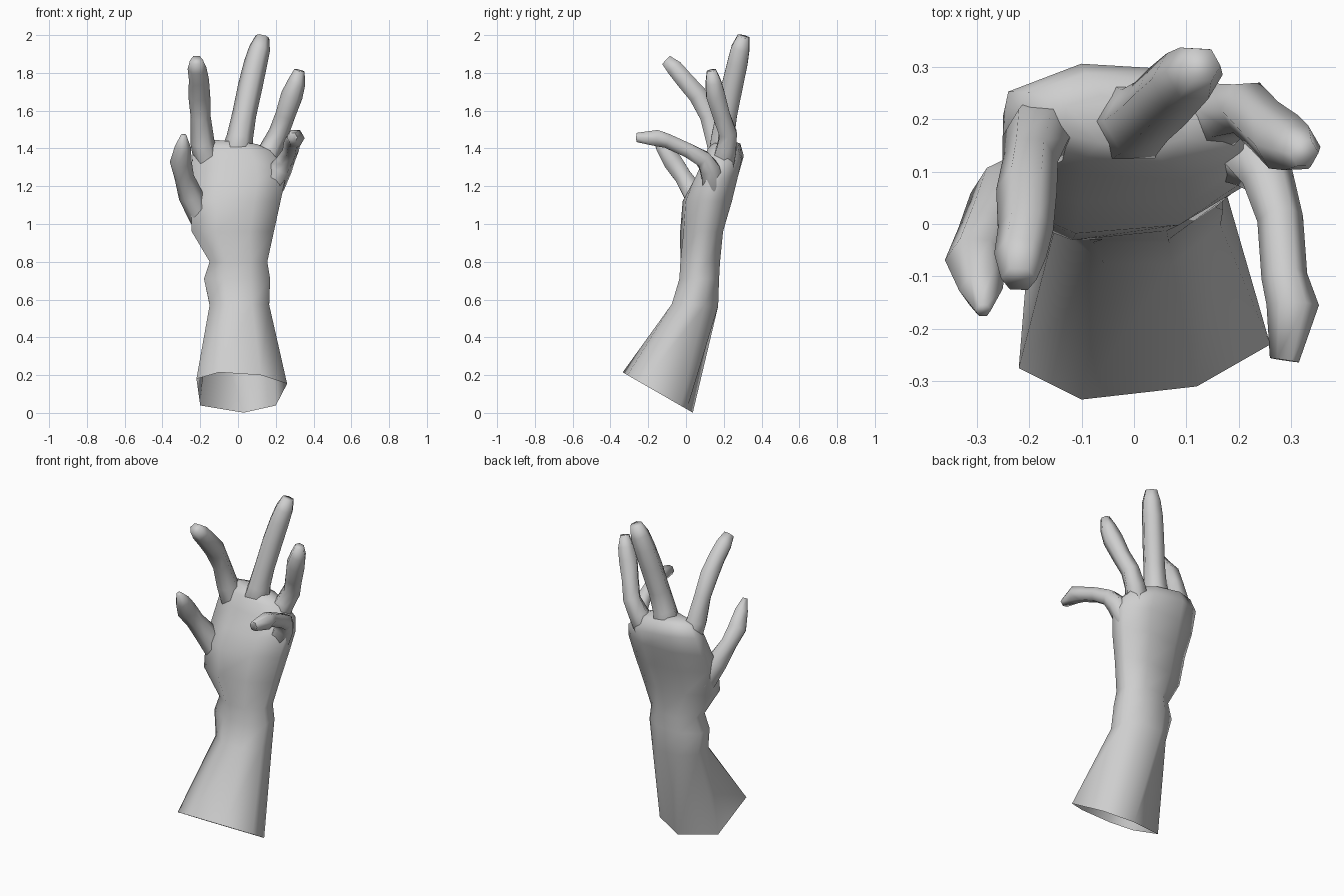
import bpy, bmesh, math
from mathutils import Vector

cube = bpy.data.objects.get("Cube")
if cube:
    bpy.data.objects.remove(cube)

skin = bpy.data.materials.new("pale grey")
skin.use_nodes = True
skin.diffuse_color = (0.62, 0.62, 0.62, 1)
skin.node_tree.nodes["Principled BSDF"].inputs["Base Color"].default_value = (0.62, 0.62, 0.62, 1)


def loft(name, rings, cap_start=False):
    """Skin a list of point rings, closing the last one."""
    bm = bmesh.new()
    loops = [[bm.verts.new(p) for p in ring] for ring in rings]
    n = len(loops[0])
    for a, b in zip(loops, loops[1:]):
        for i in range(n):
            j = (i + 1) % n
            bm.faces.new((a[i], a[j], b[j], b[i]))
    bm.faces.new(loops[-1])
    if cap_start:
        bm.faces.new(loops[0][::-1])
        bmesh.ops.recalc_face_normals(bm, faces=bm.faces)
    mesh = bpy.data.meshes.new(name)
    bm.to_mesh(mesh)
    bm.free()
    mesh.materials.append(skin)
    obj = bpy.data.objects.new(name, mesh)
    bpy.context.collection.objects.link(obj)
    bpy.ops.object.select_all(action='DESELECT')
    obj.select_set(True)
    bpy.context.view_layer.objects.active = obj
    bpy.ops.object.shade_smooth_by_angle(angle=math.radians(80))


def slice_ring(x0, x1, y0, y1, z, pitch=0, skew=0, lift=0, n=8):
    """Octagon spanning x0..x1, y0..y1; pitch = dz/dy, skew = dy/dx, lift = dz/dx."""
    cx, cy = (x0 + x1) / 2, (y0 + y1) / 2
    k = 1 / math.cos(math.pi / n)
    pts = []
    for i in range(n):
        a = math.tau * (i + 0.5) / n
        dx = k * math.cos(a) * (x1 - x0) / 2
        dy = k * math.sin(a) * (y1 - y0) / 2
        pts.append((cx + dx, cy + dy + skew * dx, z + pitch * dy + lift * dx))
    return pts


def finger(name, path, n=6):
    """Tube along (x, y, z, radius) joints."""
    pts = [Vector(p[:3]) for p in path]
    rings = []
    for i, p in enumerate(pts):
        t = (pts[min(i + 1, len(pts) - 1)] - pts[max(i - 1, 0)]).normalized()
        u = (Vector((1, 0, 0)) - t * t.x).normalized()
        v = t.cross(u)
        r = path[i][3]
        rings.append([p + r * (u * math.cos(a) + v * math.sin(a))
                      for a in (math.tau * k / n for k in range(n))])
    loft(name, rings, True)


# Slanted open rim of the forearm, all on one plane
rim = [(x, y, .022 - .575 * y) for x, y in (
    (.2, -.03), (.11, .005), (.03, .036), (-.2, -.03),
    (-.22, -.275), (-.1, -.335), (.12, -.31), (.26, -.23))]

# Forearm, wrist and palm with a rounded knuckle end
loft("forearm_and_palm", [rim] + [slice_ring(*s) for s in (
    (-.15, .165, -.075, .17, .57, -.05),
    (-.18, .17, -.035, .175, .71),
    (-.15, .155, -.03, .18, .80),
    (-.245, .19, -.022, .187, .96, 0, .1),
    (-.25, .225, -.01, .235, 1.12, 0, .08),
    (-.25, .25, .04, .275, 1.24, .1),
    (-.24, .235, .09, .3, 1.34, .1, -.06, -.1),
    (-.2, .17, .12, .28, 1.41, .1, -.1, -.1),
    (-.13, .1, .15, .24, 1.435, 0, -.1, -.1))])

# Digits, tapering into the palm at the base
finger("thumb", ((-.14, .08, .88, .03), (-.195, .08, 1.03, .062), (-.25, .05, 1.15, .066),
                 (-.285, -.015, 1.25, .052), (-.303, -.07, 1.33, .058),
                 (-.292, -.125, 1.41, .042), (-.288, -.165, 1.47, .015)))
finger("index_finger", ((-.12, .19, 1.22, .03), (-.165, .185, 1.34, .07), (-.188, .165, 1.43, .064),
                        (-.198, .12, 1.57, .053), (-.205, .065, 1.68, .058), (-.207, -.01, 1.765, .053),
                        (-.217, -.06, 1.825, .05), (-.22, -.105, 1.868, .034)))
finger("middle_finger", ((-.02, .19, 1.24, .03), (-.005, .195, 1.38, .085), (.01, .195, 1.46, .07),
                         (.033, .215, 1.58, .064), (.065, .245, 1.73, .065), (.093, .272, 1.85, .062),
                         (.115, .288, 1.93, .056), (.13, .304, 1.993, .036)))
finger("ring_finger", ((.09, .18, 1.2, .03), (.14, .195, 1.32, .07), (.175, .215, 1.4, .06),
                       (.215, .222, 1.48, .054), (.25, .187, 1.575, .053), (.285, .157, 1.68, .058),
                       (.31, .145, 1.75, .048), (.325, .135, 1.813, .028)))
finger("little_finger", ((.12, .15, 1.08, .03), (.185, .145, 1.21, .066), (.228, .125, 1.295, .06),
                         (.255, .09, 1.345, .05), (.279, .01, 1.39, .044), (.287, -.1, 1.44, .044),
                         (.303, -.155, 1.455, .05), (.287, -.26, 1.458, .028)))
